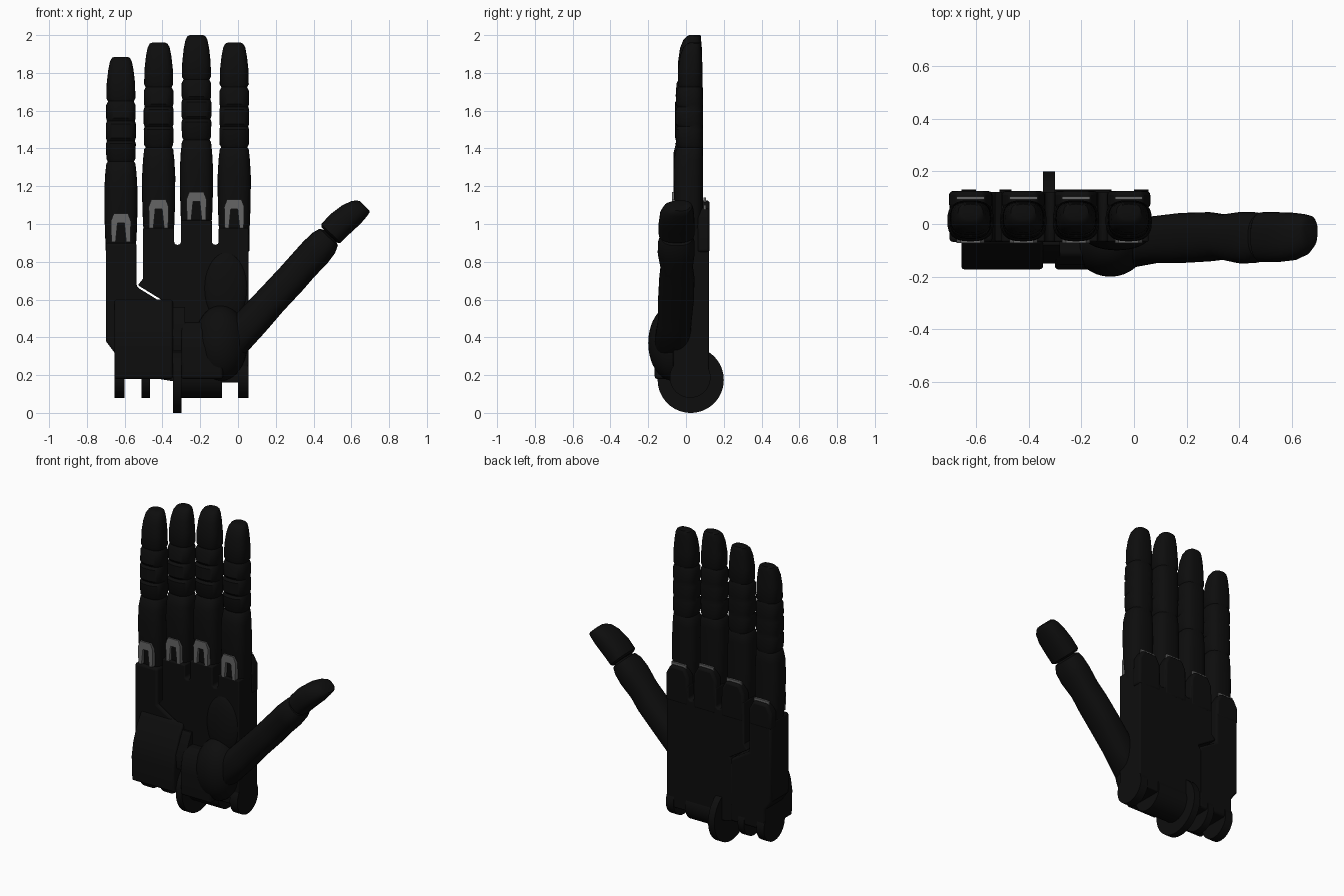
import bpy, bmesh, math
from mathutils import Vector

if "Cube" in bpy.data.objects:
    bpy.data.objects.remove(bpy.data.objects["Cube"])


def material(name, value):
    m = bpy.data.materials.new(name)
    m.diffuse_color = (value, value, value, 1)
    m.use_nodes = True
    m.node_tree.nodes["Principled BSDF"].inputs["Base Color"].default_value = m.diffuse_color
    return m


BLACK = material("matte black", 0.004)
GREY = material("metal grey", 0.13)


def finish(name, bm, mat=BLACK, bevel=0.0):
    bmesh.ops.recalc_face_normals(bm, faces=bm.faces)
    me = bpy.data.meshes.new(name)
    bm.to_mesh(me)
    bm.free()
    me.materials.append(mat)
    for p in me.polygons:
        p.use_smooth = True
    me.set_sharp_from_angle(angle=math.radians(35))
    ob = bpy.data.objects.new(name, me)
    bpy.context.collection.objects.link(ob)
    if bevel:
        b = ob.modifiers.new("rounded edges", 'BEVEL')
        b.width, b.segments = bevel, 3
        b.limit_method, b.angle_limit = 'ANGLE', math.radians(40)
    return ob


def prism(name, outline, lo, hi, axis='y', mat=BLACK, bevel=0.0):
    """Extrude an outline: (x, z) along y, or (y, z) along x."""
    bm = bmesh.new()
    rings = []
    for d in (lo, hi):
        rings.append([bm.verts.new((a, d, z) if axis == 'y' else (d, a, z)) for a, z in outline])
    for r in rings:
        bm.faces.new(r)
    n = len(outline)
    for i in range(n):
        j = (i + 1) % n
        bm.faces.new((rings[0][i], rings[0][j], rings[1][j], rings[1][i]))
    return finish(name, bm, mat, bevel)


def loft(name, sections, direction, power=2.7, sides=32):
    """Sections are (x, z, half width, front y, back y) across a direction in the xz plane."""
    d = Vector((direction[0], 0, direction[1])).normalized()
    u = Vector((d.z, 0, -d.x))
    bm = bmesh.new()
    rings = []
    for x, z, w, yf, yb in sections:
        ring = []
        for i in range(sides):
            t = 2 * math.pi * i / sides
            c, s = math.cos(t), math.sin(t)
            a = math.copysign(abs(c) ** (2 / power), c) * w
            b = math.copysign(abs(s) ** (2 / power), s) * (yb - yf) / 2
            ring.append(bm.verts.new(Vector((x, (yf + yb) / 2 + b, z)) + u * a))
        rings.append(ring)
    for r0, r1 in zip(rings, rings[1:]):
        for i in range(sides):
            j = (i + 1) % sides
            bm.faces.new((r0[i], r0[j], r1[j], r1[i]))
    bm.faces.new(rings[0])
    bm.faces.new(rings[-1])
    return finish(name, bm)


def ellipsoid(name, centre, radii):
    bm = bmesh.new()
    bmesh.ops.create_uvsphere(bm, u_segments=32, v_segments=20, radius=1)
    for v in bm.verts:
        v.co = Vector([c + r * k for c, r, k in zip(centre, radii, v.co)])
    return finish(name, bm)


def circle(cy, cz, r, n=48):
    return [(cy + r * math.cos(2 * math.pi * i / n), cz + r * math.sin(2 * math.pi * i / n)) for i in range(n)]


def box(x0, x1, z0, z1):
    return [(x0, z0), (x1, z0), (x1, z1), (x0, z1)]


# Finger pieces: (z, half width, front y, back y)
LOWER = [(.90, .072, -.04, .08), (1.0, .083, -.052, .09), (1.12, .087, -.063, .09), (1.25, .088, -.066, .09),
         (1.34, .083, -.065, .09), (1.395, .077, -.052, .088), (1.41, .066, -.04, .08)]
MIDDLE = [(1.40, .066, -.04, .085), (1.42, .077, -.053, .09), (1.50, .079, -.057, .09), (1.515, .074, -.045, .088),
          (1.53, .079, -.057, .09), (1.605, .079, -.057, .09), (1.62, .074, -.045, .088), (1.635, .078, -.055, .09),
          (1.705, .078, -.05, .088), (1.725, .068, -.04, .082)]
TIP = [(1.72, .066, -.036, .08), (1.74, .077, -.043, .087), (1.82, .075, -.042, .086), (1.89, .067, -.032, .084),
       (1.935, .058, -.014, .08), (1.955, .047, .006, .078), (1.96, .035, .018, .075)]
CLIP = [(-.05, .98), (-.053, 1.09), (-.038, 1.13), (.038, 1.13), (.053, 1.09),
        (.05, .98), (.028, .98), (.018, 1.08), (-.018, 1.08), (-.028, .98)]

for label, x, dz in (("little", -.62, -.075), ("ring", -.42, 0), ("middle", -.22, .04), ("index", -.02, 0)):
    for part, prof in (("lower", LOWER), ("mid", MIDDLE), ("tip", TIP)):
        loft(f"{label}_finger_{part}", [(x, z + dz, w, a, b) for z, w, a, b in prof], (0, 1))
    # knuckle clip, back spring plate and the palm shell behind the knuckle
    prism(f"{label}_knuckle_clip", [(x + a, z + dz) for a, z in CLIP], -.073, -.03, mat=GREY)
    prism(f"{label}_spring_plate", box(x - .053, x + .053, 1.0 + dz, 1.10 + dz), .093, .105, mat=GREY)
    prism(f"{label}_knuckle_shell", [(x - .082, .85), (x + .082, .85), (x + .08, 1.03 + dz), (x + .05, 1.085 + dz),
                                     (x - .05, 1.085 + dz), (x - .08, 1.03 + dz)], .06, .125, bevel=.015)

# Palm with finger slots, and the separate little-finger side of the palm
prism("palm", [(.055, .16), (.055, .98), (-.102, .98), (-.102, .90), (-.112, .89), (-.128, .89), (-.138, .90),
               (-.138, 1.02), (-.302, 1.02), (-.302, .90), (-.312, .89), (-.328, .89), (-.338, .90),
               (-.338, .98), (-.503, .98), (-.503, .71), (-.53, .676), (-.40, .596), (-.42, .56), (-.42, .18),
               (-.30, .16)], -.068, .122, bevel=.014)
prism("outer_palm", [(-.70, .90), (-.537, .90), (-.537, .667), (-.405, .586), (-.405, .18), (-.655, .18),
                     (-.655, .32), (-.70, .38)], -.068, .122, bevel=.014)

# Wrist hinge tabs and the thin hinge wheel
for i, (a, b) in enumerate(((-.655, -.60), (-.51, -.465), (-.30, -.085), (0, .055))):
    prism(f"wrist_tab_{i + 1}", circle(.022, .188, .108), a, b, 'x')
prism("wrist_wheel", circle(.025, .175, .175, 64), -.345, -.30, 'x')

# Heel pads either side of the wheel
HEEL = [(.0, .18), (-.165, .18), (-.172, .34), (-.155, .43), (-.115, .53), (-.07, .60), (0, .60)]
prism("outer_heel_pad", HEEL, -.655, -.345, 'x', bevel=.012)
prism("inner_heel_pad", [(y, min(z, .48)) for y, z in HEEL], -.30, -.08, 'x', bevel=.012)
prism("heel_bridge", [(0, .33), (-.14, .33), (-.15, .42), (-.08, .56), (0, .56)], -.36, -.28, 'x')
ellipsoid("thumb_mound", (-.09, -.07, .37), (.14, .13, .20))
ellipsoid("thumb_mound_upper", (-.065, -.05, .66), (.12, .05, .20))

# Thumb
loft("thumb_lower", [(-.09, .31, .06, -.14, .0), (-.04, .36, .09, -.17, .02), (.08, .49, .089, -.148, .03),
                     (.18, .60, .085, -.148, .042), (.285, .712, .085, -.142, .045), (.34, .775, .084, -.135, .036),
                     (.41, .85, .086, -.15, .046), (.455, .90, .08, -.148, .045), (.48, .93, .066, -.13, .035),
                     (.488, .938, .045, -.10, .01)], (.68, .73), 2.4)
loft("thumb_tip", [(.484, .942, .06, -.125, .035), (.492, .95, .071, -.145, .045), (.54, 1.0, .073, -.145, .045),
                   (.60, 1.05, .069, -.138, .043), (.64, 1.08, .058, -.12, .038), (.662, 1.092, .047, -.095, .032),
                   (.671, 1.095, .036, -.075, .02)], (.70, .71), 2.5)
